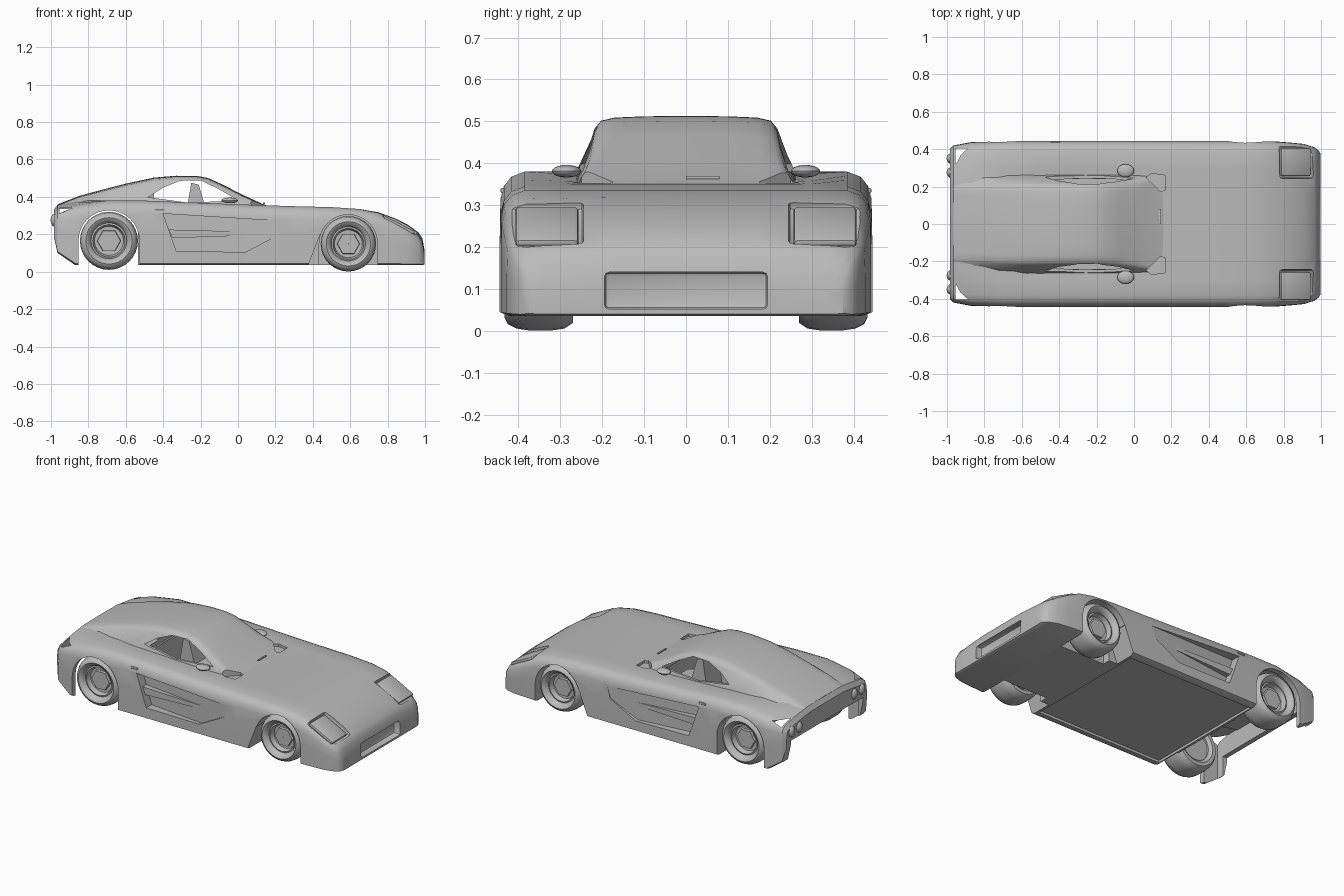
import bpy, bmesh, math
from mathutils import Matrix

cube = bpy.data.objects.get("Cube")
if cube:
    bpy.data.objects.remove(cube, do_unlink=True)

grey = bpy.data.materials.new("plain_grey")
grey.use_nodes = True
GREY = (0.5, 0.5, 0.5, 1)
grey.diffuse_color = GREY
grey.node_tree.nodes["Principled BSDF"].inputs["Base Color"].default_value = GREY


def make(name, bm):
    bmesh.ops.recalc_face_normals(bm, faces=bm.faces)
    mesh = bpy.data.meshes.new(name)
    bm.to_mesh(mesh)
    bm.free()
    mesh.materials.append(grey)
    obj = bpy.data.objects.new(name, mesh)
    bpy.context.collection.objects.link(obj)
    return obj


def activate(obj):
    bpy.ops.object.select_all(action='DESELECT')
    obj.select_set(True)
    bpy.context.view_layer.objects.active = obj


def smooth(obj, angle=35):
    activate(obj)
    bpy.ops.object.shade_smooth_by_angle(angle=math.radians(angle))
    return obj


def loft(name, rings, closed=False):
    """Skin equal-length rings; cap the ends unless the loop is closed."""
    bm = bmesh.new()
    vs = [[bm.verts.new(p) for p in ring] for ring in rings]
    n = len(vs[0])
    for k in range(len(vs) - (0 if closed else 1)):
        a, b = vs[k], vs[(k + 1) % len(vs)]
        for i in range(n):
            bm.faces.new((a[i], a[(i + 1) % n], b[(i + 1) % n], b[i]))
    if not closed:
        bm.faces.new(vs[0])
        bm.faces.new(vs[-1])
    return make(name, bm)


def ring(x, half):
    """Full section from a half section running bottom centre to top centre."""
    return [(x, y, z) for y, z in half] + [(x, -y, z) for y, z in half[-2:0:-1]]


def prism(name, pts, inner, outer, side=1, flat=False):
    """Extrude a side (x, z) or plan (x, y) outline; inner may vary with x."""
    depth = inner if callable(inner) else lambda x: inner
    if flat:
        rings = [[(x, y * side, h(x)) for x, y in pts] for h in (depth, lambda x: outer)]
    else:
        rings = [[(x, h(x) * side, z) for x, z in pts] for h in (depth, lambda x: outer)]
    return loft(name, rings)


def lathe(name, profile, centre, side, segs):
    """Revolve (radius, outward offset) points about the axle."""
    rings = []
    for k in range(segs):
        a = 2 * math.pi * k / segs
        rings.append([(centre[0] + r * math.cos(a), side * (centre[1] + y),
                       centre[2] + r * math.sin(a)) for r, y in profile])
    return smooth(loft(name, rings, closed=True))


def cut(obj, cutters):
    activate(obj)
    for c in cutters:
        m = obj.modifiers.new("cut", 'BOOLEAN')
        m.operation, m.solver, m.object = 'DIFFERENCE', 'EXACT', c
        bpy.ops.object.modifier_apply(modifier=m.name)


def ball(name, loc, size):
    bm = bmesh.new()
    bmesh.ops.create_uvsphere(bm, u_segments=16, v_segments=10, radius=1)
    bm.transform(Matrix.Translation(loc) @ Matrix.Diagonal((*size, 1)))
    return smooth(make(name, bm))


def box(name, loc, size, tilt=0, bevel=0):
    bm = bmesh.new()
    bmesh.ops.create_cube(bm, size=1)
    bm.transform(Matrix.Diagonal((*size, 1)))
    if bevel:
        bmesh.ops.bevel(bm, geom=bm.edges[:], offset=bevel, segments=2, affect='EDGES', profile=0.5)
    bm.transform(Matrix.Translation(loc) @ Matrix.Rotation(tilt, 4, 'Y'))
    return make(name, bm)


# Body shell: x, half width, underside, shoulder height, centre height
stations = [(-.985, .40, .19, .305, .33), (-.965, .42, .10, .33, .358), (-.87, .438, .035, .355, .38),
            (-.7, .445, .035, .38, .38), (-.5, .445, .035, .38, .37), (-.25, .445, .035, .37, .36),
            (0, .445, .035, .36, .355), (.3, .445, .035, .35, .35), (.5, .445, .035, .345, .345),
            (.65, .445, .035, .335, .335), (.75, .442, .035, .315, .318), (.84, .435, .035, .275, .285),
            (.91, .428, .035, .235, .25), (.965, .41, .035, .195, .21), (.985, .395, .035, .165, .18),
            (.998, .375, .04, .10, .115)]


def body_half(w, zb, zs, zc):
    k = min(1, (zs - zb) / .3)
    return [(0, zb), (w * .95, zb), (w, zb + .01 * k), (w, zb + (zs - zb) * .5), (w - .002, zs - .065 * k),
            (w - .01, zs - .035 * k), (w - .028, zs - .012 * k), (w - .06, zs), (w * .66, (zs + zc) / 2),
            (w * .4, zc), (0, zc)]


body = loft("body_shell", [ring(x, body_half(*s)) for x, *s in stations])

# Fastback cabin: x, roof height, roof half width, base half width
cabin_stations = [(-.965, .357, .18, .23), (-.85, .402, .185, .265), (-.72, .437, .195, .275),
                  (-.6, .468, .20, .275), (-.45, .50, .20, .27), (-.33, .51, .20, .265),
                  (-.22, .509, .20, .265), (-.16, .498, .20, .265), (-.08, .462, .205, .265),
                  (.02, .41, .215, .265), (.13, .36, .23, .26), (.17, .345, .23, .25)]


def cabin_half(zt, tw, bw, base=.335):
    h = zt - .34
    return [(0, base), (bw, base), (bw, .34 + h * .1), (tw + .018, .34 + h * .84),
            (tw + .003, .34 + h * .95), (tw - .03, zt - .001), (tw * .5, zt + .002), (0, zt + .003)]


cabin = loft("cabin", [ring(x, cabin_half(*s)) for x, *s in cabin_stations])

# Hollow cockpit, grille opening, underfloor recess and thin hollow tail
headroom = loft("headroom_cutter", [ring(x, cabin_half(zt - .012, tw - .012, bw - .015, .25))
                                    for x, zt, tw, bw in cabin_stations[4:10]])
body_cuts = [box("grille_cutter", (1, 0, .096), (.09, .39, .088), bevel=.012),
             box("floor_cutter", (-.08, 0, 0), (.88, .80, .10)),
             box("cockpit_cutter", (-.2, 0, .30), (.48, .48, .26)),
             box("tail_lip_cutter", (-1, 0, .11), (.2, .72, .22)),
             box("tail_hollow_cutter", (-.745, 0, .15), (.42, .81, .38))]
cabin_cuts = [headroom]
window = [(-.48, .398), (-.40, .45), (-.31, .486), (-.20, .488), (-.11, .445), (0, .382), (-.26, .368)]
scoop = [(-.40, .31), (.24, .27), (.22, .20), (.04, .105), (-.33, .11)]
vent = [(.065, .25), (.095, .27), (.165, .26), (.165, .18), (.14, .175)]
wheels = {"rear": (-.69, .345, .165, .155), "front": (.59, .345, .149, .148)}

for s, label in ((1, "left"), (-1, "right")):
    # Wheel arches, side scoops, lamp pockets, windows and cowl vents
    for end, (x, y, z, r) in wheels.items():
        g = r + .008
        arch = [(x + g * math.cos(a * math.pi / 16), z + g * math.sin(a * math.pi / 16)) for a in range(17)]
        body_cuts.append(prism("arch_cutter", arch + [(x - g, 0), (x + g, 0)], .25, .55, s))
    body_cuts.append(prism("arch_notch_cutter", [(.37, .02), (.44, .2), (.55, .2), (.55, .02)], .30, .55, s))
    body_cuts.append(prism("scoop_cutter", scoop, lambda x: .385 + .09 * (x + .4), .5, s))
    body_cuts.append(box("lamp_cutter", (.872, s * .332, .262), (.205, .175, .045), math.radians(27), .012))
    vent_cut = prism("vent_cutter", vent, .338, .45, s, flat=True)
    body_cuts.append(vent_cut)
    cabin_cuts += [vent_cut, prism("window_cutter", window, .15, .4, s)]

    # Side strake inside the scoop
    prism(label + "_side_strake", [(-.37, .225), (.2, .21), (.1, .195), (-.35, .18)], .36, .425, s)
    # Lamp lens on the slope
    smooth(box(label + "_headlamp", (.862, s * .332, .248), (.18, .15, .02), math.radians(27), .008))

    # Wheels: rounded tyre, dished rim, six-sided hub
    for end, (x, y, z, r) in wheels.items():
        name = label + "_" + end
        c = (x, y, z)
        lathe(name + "_tyre", [(r * .62, -.06), (r * .74, -.075), (r * .88, -.075), (r * .97, -.055), (r, -.025),
                               (r, .03), (r * .97, .06), (r * .9, .08), (r * .8, .088), (r * .7, .08),
                               (r * .62, .06), (r * .6, .04)], c, s, 32)
        lathe(name + "_rim", [(.001, -.05), (r * .64, -.05), (r * .64, .055), (r * .56, .06),
                              (r * .5, .03), (.001, .025)], c, s, 32)
        lathe(name + "_hub", [(.001, 0), (r * .44, 0), (r * .40, .045), (.001, .045)], c, s, 6)

    # Door mirror, handle, tail lamps, seat
    ball(label + "_mirror", (-.045, s * .285, .381), (.045, .035, .015))
    box(label + "_door_handle", (-.42, s * .433, .335), (.05, .02, .012), bevel=.004)
    for y in (.275, .35):
        ball(label + "_tail_lamp", (-.978, s * y, .275), (.024, .028, .035))
    smooth(prism(label + "_seat", [(-.30, .17), (-.25, .475), (-.21, .465), (-.17, .33), (-.04, .30), (-.04, .17)],
                 .04, .19, s))

cut(body, body_cuts)
cut(cabin, cabin_cuts)
for c in set(body_cuts + cabin_cuts):
    bpy.data.objects.remove(c, do_unlink=True)
smooth(body, 32)
smooth(cabin, 45)

# Wiper on the cowl
box("wiper", (.14, .04, .366), (.01, .08, .006))
